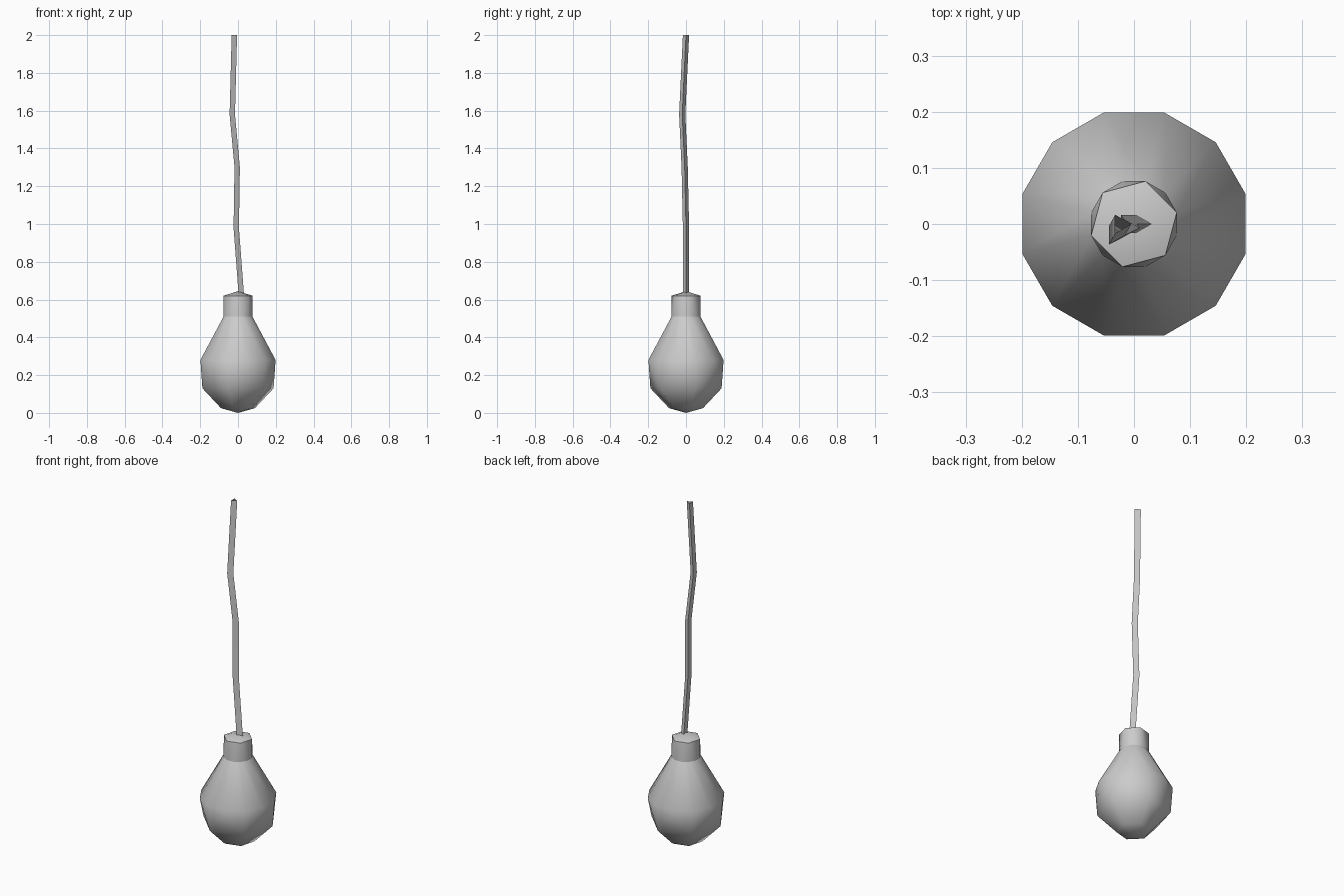
import bpy
import bmesh
from math import cos, sin, radians

cube = bpy.data.objects.get("Cube")
if cube:
    bpy.data.objects.remove(cube)

grey = bpy.data.materials.new("light_grey")
grey.use_nodes = True
colour = (0.6, 0.6, 0.6, 1)
grey.diffuse_color = colour
grey.node_tree.nodes["Principled BSDF"].inputs["Base Color"].default_value = colour


def ring(bm, sides, radius, z, slots=12, start=15, centre=(0, 0)):
    """Ring padded to a fixed slot count, so rings of fewer sides can be stitched."""
    verts = []
    for i in range(sides):
        a = radians(start + 360 * i / sides)
        verts.append(bm.verts.new((centre[0] + radius * cos(a), centre[1] + radius * sin(a), z)))
    return [verts[i * sides // slots] for i in range(slots)]


def stitch(bm, low, high):
    """Join two rings with triangles, dropping the degenerate ones."""
    n = len(low)
    tapering = len(set(high)) < len(set(low))
    for i in range(n):
        a, b, c, d = low[i], low[(i + 1) % n], high[(i + 1) % n], high[i]
        for tri in ((a, b, c), (a, c, d)) if tapering else ((a, b, d), (b, c, d)):
            if len(set(tri)) == 3:
                bm.faces.new(tri)


def finish(name, bm, angle):
    mesh = bpy.data.meshes.new(name)
    bm.to_mesh(mesh)
    bm.free()
    mesh.materials.append(grey)
    obj = bpy.data.objects.new(name, mesh)
    bpy.context.collection.objects.link(obj)
    bpy.ops.object.select_all(action="DESELECT")
    obj.select_set(True)
    bpy.context.view_layer.objects.active = obj
    bpy.ops.object.shade_smooth_by_angle(angle=radians(angle))


def turned(name, profile, angle):
    """Stack of (sides, radius, z) rings; one side makes a point."""
    bm = bmesh.new()
    rings = [ring(bm, *p) for p in profile]
    for low, high in zip(rings, rings[1:]):
        stitch(bm, low, high)
    finish(name, bm, angle)


# Glass bulb: six-sided base widening to a twelve-sided shoulder
turned("bulb", [(1, 0, 0), (6, 0.093, 0.025), (6, 0.195, 0.13),
                (12, 0.206, 0.28), (12, 0.079, 0.51)], 60)

# Socket with a shallow hexagonal cap
turned("socket", [(12, 0.079, 0.51), (6, 0.079, 0.62), (1, 0, 0.645)], 40)

# Hanging cord: a bent three-sided tube, open at the ends
bm = bmesh.new()
path = [(0.012, 0, 0.635), (-0.014, 0, 0.98), (-0.009, -0.007, 1.3),
        (-0.035, -0.02, 1.58), (-0.024, 0, 2)]
rings = [ring(bm, 3, 0.019, z, 3, 0, (x, y)) for x, y, z in path]
for low, high in zip(rings, rings[1:]):
    stitch(bm, low, high)
finish("cord", bm, 30)
